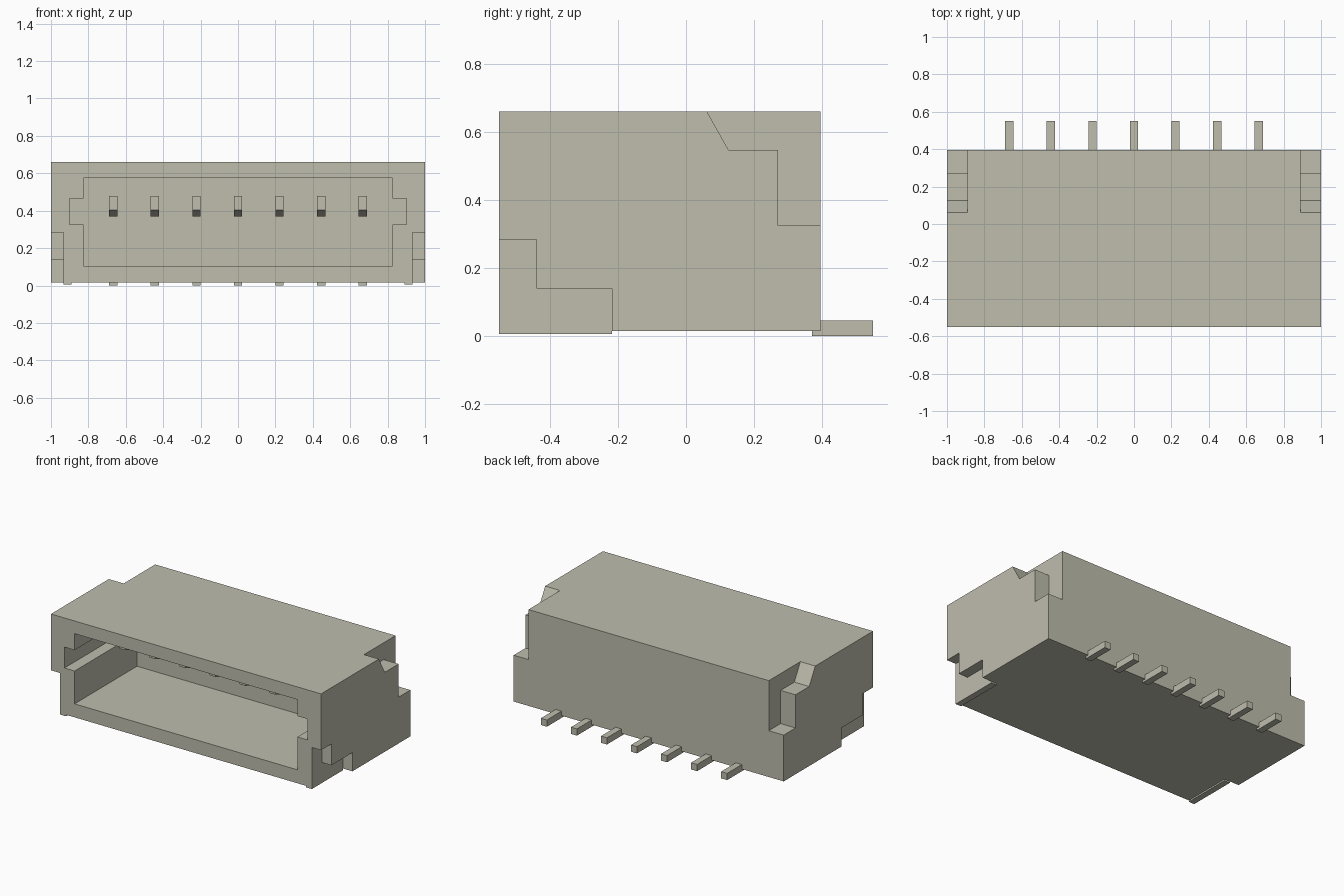
import bpy
import bmesh
from mathutils import Vector

old = bpy.data.objects.get("Cube")
if old:
    bpy.data.objects.remove(old, do_unlink=True)

plastic = bpy.data.materials.new("warm grey plastic")
plastic.use_nodes = True
colour = (0.52, 0.51, 0.42, 1)
plastic.diffuse_color = colour
plastic.node_tree.nodes["Principled BSDF"].inputs["Base Color"].default_value = colour


def prism(name, points, axis, start, end):
    """Extrude a flat outline along x (outline in y, z) or y (outline in x, z)."""
    bm = bmesh.new()
    place = (lambda a, b: (start, a, b)) if axis == "x" else (lambda a, b: (a, start, b))
    face = bm.faces.new([bm.verts.new(place(a, b)) for a, b in points])
    step = Vector((end - start, 0, 0) if axis == "x" else (0, end - start, 0))
    result = bmesh.ops.extrude_face_region(bm, geom=[face])
    moved = [v for v in result["geom"] if isinstance(v, bmesh.types.BMVert)]
    bmesh.ops.translate(bm, verts=moved, vec=step)
    bmesh.ops.recalc_face_normals(bm, faces=bm.faces)
    mesh = bpy.data.meshes.new(name)
    bm.to_mesh(mesh)
    bm.free()
    mesh.materials.append(plastic)
    obj = bpy.data.objects.new(name, mesh)
    bpy.context.collection.objects.link(obj)
    return obj


def rect(a0, a1, b0, b1):
    return [(a0, b0), (a1, b0), (a1, b1), (a0, b1)]


def cut(target, cutter):
    mod = target.modifiers.new("cut", "BOOLEAN")
    mod.operation = "DIFFERENCE"
    mod.solver = "EXACT"
    mod.object = cutter
    cutter.hide_render = True
    bpy.context.view_layer.objects.active = target
    bpy.ops.object.modifier_apply(modifier=mod.name)
    bpy.data.objects.remove(cutter, do_unlink=True)


FRONT, BACK = -0.55, 0.395
housing = prism("housing", rect(FRONT, BACK, 0.015, 0.66), "x", -1, 1)

# Mating cavity with a keying slot in each side wall
half = [(0.825, 0.105), (0.825, 0.325), (0.9, 0.325),
        (0.9, 0.465), (0.825, 0.465), (0.825, 0.575)]
outline = half + [(-x, z) for x, z in reversed(half)]
cut(housing, prism("cavity_cutter", outline, "y", FRONT - 0.1, 0.11))

# Stepped notches at the rear top corners and front bottom corners
rear_notch = [(0.005, 0.76), (0.125, 0.547), (0.27, 0.547),
              (0.27, 0.325), (0.5, 0.325), (0.5, 0.76)]
front_notch = [(-0.65, -0.1), (-0.218, -0.1), (-0.218, 0.14),
               (-0.44, 0.14), (-0.44, 0.283), (-0.65, 0.283)]
for side, label in ((1, "left"), (-1, "right")):
    cut(housing, prism("rear_cutter", rear_notch, "x", side * 0.89, side * 1.1))
    cut(housing, prism("front_cutter", front_notch, "x", side * 0.932, side * 1.1))
    # Thin solder foot under the front corner
    prism(label + "_solder_foot", rect(FRONT, -0.218, 0.005, 0.02),
          "x", side * 0.89, side * 0.932)

# Row of contacts, each with a blade in the cavity and a solder tail behind
blade = [(-0.27, 0.405), (-0.17, 0.37), (0.13, 0.37), (0.13, 0.48), (-0.27, 0.48)]
for i in range(7):
    x = (i - 3) * 0.2225
    prism(f"contact_blade_{i + 1}", blade, "x", x - 0.022, x + 0.022)
    prism(f"solder_tail_{i + 1}", rect(0.37, 0.55, 0, 0.045), "x", x - 0.022, x + 0.022)
